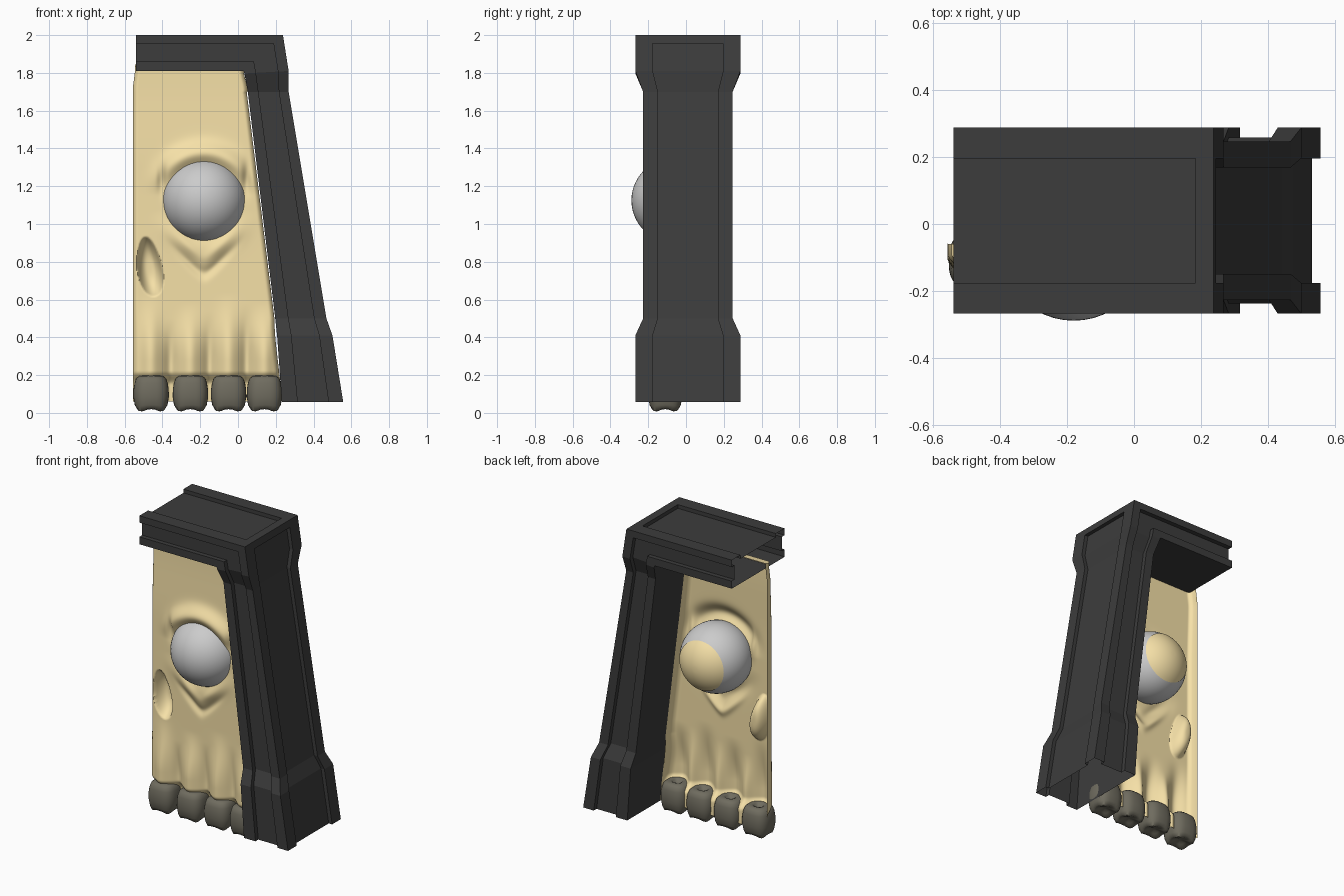
import bpy, bmesh
from math import sin, cos, pi, exp, atan2, hypot, radians

if "Cube" in bpy.data.objects:
    bpy.data.objects.remove(bpy.data.objects["Cube"])


def material(name, rgb):
    m = bpy.data.materials.new(name)
    m.diffuse_color = (*rgb, 1)
    m.use_nodes = True
    m.node_tree.nodes["Principled BSDF"].inputs["Base Color"].default_value = m.diffuse_color
    return m


DARK = material("dark_stone", (0.045, 0.045, 0.045))
BONE = material("bone", (0.92, 0.75, 0.39))
TOOTH = material("tooth_grey", (0.16, 0.15, 0.115))


def finish(name, bm, mat=None, smooth=None, recalc=True):
    if recalc:
        bmesh.ops.recalc_face_normals(bm, faces=bm.faces)
    me = bpy.data.meshes.new(name)
    bm.to_mesh(me)
    bm.free()
    ob = bpy.data.objects.new(name, me)
    bpy.context.collection.objects.link(ob)
    if mat:
        me.materials.append(mat)
    if smooth:
        bpy.ops.object.select_all(action='DESELECT')
        ob.select_set(True)
        bpy.context.view_layer.objects.active = ob
        bpy.ops.object.shade_smooth_by_angle(angle=radians(smooth))
    return ob


def bridge(bm, a, b):
    n = len(a)
    for i in range(n):
        j = (i + 1) % n
        bm.faces.new((a[i], a[j], b[j], b[i]))


def smoothstep(a, b, v):
    t = min(1, max(0, (v - a) / (b - a)))
    return t * t * (3 - 2 * t)


def bump(d, w):
    return exp(-(d / w) ** 2)


def mix(a, b, t):
    return tuple(p + (q - p) * t for p, q in zip(a, b))


# Frame: channelled section swept along lintel and leaning post, ends open
# station: outer x, outer z, inner x, inner z, half depth
S = [(-0.54, 2.0, -0.54, 1.81, 0.278), (0.238, 2.0, 0.03, 1.81, 0.278),
     (0.268, 1.81, 0.034, 1.797, 0.278), (0.268, 1.70, 0.052, 1.70, 0.237),
     (0.468, 0.50, 0.197, 0.50, 0.237), (0.50, 0.41, 0.207, 0.41, 0.278),
     (0.557, 0.058, 0.232, 0.058, 0.278)]
near, below = mix(S[0], S[1], 0.93), mix(S[1], S[2], 0.24)
DOWN, IN, FLUSH = (0, -0.025), (-0.025, 0), (0, 0)
stations = [(S[0], DOWN), (near, DOWN), (near, FLUSH), (S[1], FLUSH),
            (below, FLUSH), (below, IN)] + [(s, IN) for s in S[2:]]

bm = bmesh.new()
rings = []
for (ox, oz, ix, iz, h), sink in stations:
    d, p = h - 0.03, h * 0.67
    # t across the section, depth, whether in the sunken outer panel
    half = [(0, h, 0), (0.26, h, 0), (0.26, d, 0), (0.76, d, 0), (0.76, h, 0),
            (1, h, 0), (1, p, 0), (1, p, 1)]
    loop = [(t, -y, s) for t, y, s in half] + half[::-1]
    rings.append([bm.verts.new((ix + (ox - ix) * t + s * sink[0], 0.01 + y,
                                iz + (oz - iz) * t + s * sink[1])) for t, y, s in loop])
for a, b in zip(rings, rings[1:]):
    bridge(bm, a, b)
bmesh.ops.dissolve_degenerate(bm, dist=1e-5, edges=bm.edges)
finish("frame", bm, DARK)

# Bone face panel: sculpted height field with folded-back borders
EX, EY, EZ, ER = -0.18, -0.065, 1.125, 0.224
TEETH = (-0.46, -0.252, -0.05, 0.14)
GAPS = (-0.357, -0.152, 0.045)


def face_y(x, z):
    y = -0.118 - 0.012 * smoothstep(1.75, 1.3, z)
    r, a = hypot(x - EX, z - EZ), atan2(z - EZ, x - EX)
    # brow overhang around the eye
    y -= 0.045 * bump(r - 0.25, 0.055) * smoothstep(0.1, 0.9, sin(a))
    y -= 0.012 * bump(r - 0.25, 0.05) * smoothstep(0.2, 0.9, -sin(a))
    # creases at the eye corners
    for side in (-1, 1):
        y += 0.022 * bump(x - EX - side * 0.225, 0.022) * bump(z - 1.24, 0.07)
    # V-shaped cheek folds
    v = z - 0.71 - 1.0 * hypot(x - EX, 0.03)
    fade = smoothstep(0.24, 0.04, abs(x - EX))
    y += (0.014 * bump(v, 0.03) - 0.012 * bump(v - 0.08, 0.04)) * fade
    # tooth roots with uneven tops, and grooves between them
    for n, c in enumerate(TEETH):
        root = smoothstep(0.64 - 0.05 * (n % 2), 0.28, z)
        y -= 0.045 * root * bump(x - c, 0.055)
    for n, g in enumerate(GAPS):
        y += 0.025 * smoothstep(0.5 + 0.04 * n, 0.25, z) * bump(x - g, 0.03)
    y += 0.05 * smoothstep(0.22, 0.15, z)
    # side cavity, leaning and fuller at the bottom
    w = 0.066 - 0.08 * (z - 0.775)
    e = hypot((x + 0.468 + 0.13 * (z - 0.775)) / max(w, 0.03), (z - 0.775) / 0.158)
    y += 0.085 * (1 - min(1, e) ** 3)
    return y


def right_edge(z):
    if z > 1.7:
        return 0.05 - 0.02 * smoothstep(1.7, 1.82, z)
    return 0.046 + 0.147 * min(1, (1.7 - z) / 1.2) + 0.035 * smoothstep(0.5, 0.06, z)


bm = bmesh.new()
NX, NZ = 110, 240
grid = []
for k in range(NZ + 1):
    z = 0.06 + (1.835 - 0.06) * k / NZ
    left = -0.557 + 0.012 * smoothstep(1.7, 1.83, z)
    right = right_edge(z)
    row = []
    for i in range(NX + 1):
        x = left + (right - left) * i / NX
        rim = min(x - left, right - x)
        y = face_y(x, z) + 0.025 * (1 - min(1, rim / 0.025)) ** 2
        row.append(bm.verts.new((x, y, z)))
    ends = [bm.verts.new((v.co.x, -0.06, z)) for v in (row[0], row[-1])]
    grid.append([ends[0]] + row + [ends[1]])
grid.append([bm.verts.new((v.co.x, -0.06, 1.845)) for v in grid[-1]])
for r0, r1 in zip(grid, grid[1:]):
    for i in range(len(r0) - 1):
        q = (r0[i], r0[i + 1], r1[i + 1], r1[i])
        if hypot(q[0].co.x - EX, q[0].co.z - EZ) > 0.18:
            bm.faces.new(q)
bmesh.ops.delete(bm, geom=[v for v in bm.verts if not v.link_faces], context='VERTS')
finish("bone_face", bm, BONE, 60, recalc=False)

# Eyeball
bm = bmesh.new()
bmesh.ops.create_uvsphere(bm, u_segments=48, v_segments=28, radius=ER)
bmesh.ops.translate(bm, verts=bm.verts, vec=(EX, EY, EZ))
finish("eyeball", bm, None, 60)

# Socket lining showing behind the eyeball
bm = bmesh.new()
rings = []
for k in range(1, 13):
    a = radians(46) * k / 12
    rr = ER + 0.004
    rings.append([bm.verts.new((EX + rr * sin(a) * cos(2 * pi * i / 40), EY + rr * cos(a),
                                EZ + rr * sin(a) * sin(2 * pi * i / 40))) for i in range(40)])
for a, b in zip(rings, rings[1:]):
    bridge(bm, a, b)
bm.faces.new(rings[0])
finish("socket_back", bm, BONE, 60)

# Teeth: squarish rings with a dimpled crown and a hollow root
PROFILE = [(0.04, 0.12), (0.03, 0.4), (0.02, 0.62), (0.022, 0.8), (0.045, 0.92),
           (0.09, 1.0), (0.13, 0.99), (0.165, 0.93), (0.188, 0.84), (0.2, 0.68),
           (0.205, 0.45), (0.2, 0.32), (0.185, 0.22)]


def power(v, p):
    return abs(v) ** p * (1 if v > 0 else -1)


for n, cx in enumerate(TEETH):
    bm = bmesh.new()
    rings = []
    for z, s in PROFILE:
        ring = []
        for i in range(32):
            a = 2 * pi * i / 32
            cusp = 0.009 * cos(4 * a) * smoothstep(0.06, 0.02, z) * s
            ring.append(bm.verts.new((cx + 0.094 * s * power(cos(a), 0.7),
                                      -0.11 + 0.09 * s * power(sin(a), 0.75),
                                      max(0, z + cusp - 0.006))))
        rings.append(ring)
    for a, b in zip(rings, rings[1:]):
        bridge(bm, a, b)
    bm.faces.new(rings[0])
    bm.faces.new(rings[-1])
    finish("tooth_%d" % (n + 1), bm, TOOTH, 60)
